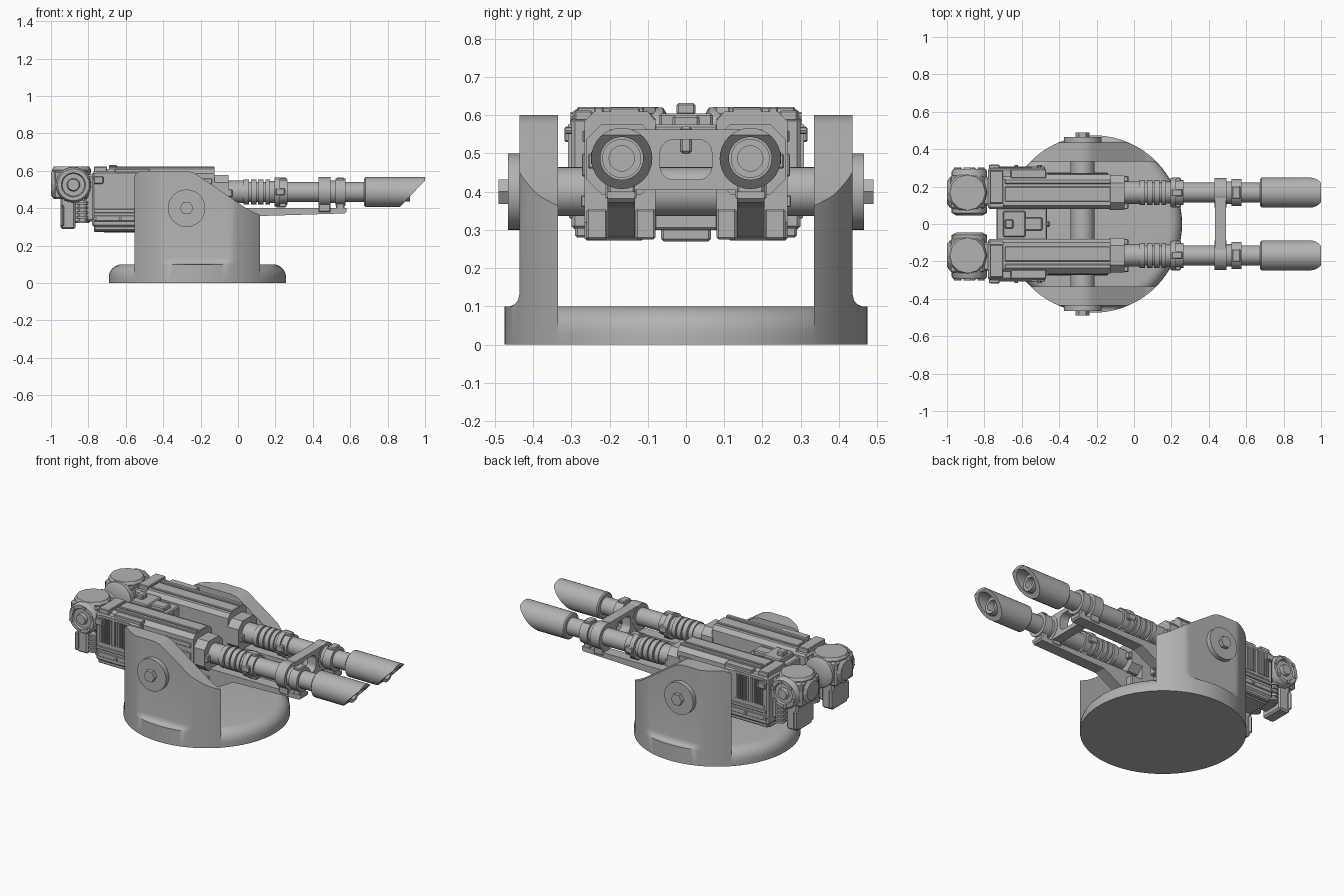
import bpy, bmesh, math
from mathutils import Matrix, Vector

old = bpy.data.objects.get("Cube")
if old:
    bpy.data.objects.remove(old, do_unlink=True)

grey = bpy.data.materials.new("mid grey metal")
grey.use_nodes = True
COL = (0.45, 0.45, 0.45, 1)
grey.diffuse_color = COL
grey.node_tree.nodes["Principled BSDF"].inputs["Base Color"].default_value = COL


def finish(name, bm, bevel=0, mirror=False, smooth=False, cutter=None):
    bmesh.ops.remove_doubles(bm, verts=bm.verts, dist=1e-5)
    bmesh.ops.recalc_face_normals(bm, faces=bm.faces)
    me = bpy.data.meshes.new(name)
    bm.to_mesh(me)
    bm.free()
    me.materials.append(grey)
    ob = bpy.data.objects.new(name, me)
    bpy.context.collection.objects.link(ob)
    if bevel:
        m = ob.modifiers.new("chamfer", "BEVEL")
        m.width, m.segments, m.limit_method = bevel, 1, "ANGLE"
    if cutter:
        m = ob.modifiers.new("cut", "BOOLEAN")
        m.object, m.operation, m.solver = cutter, "DIFFERENCE", "EXACT"
        cutter.hide_render = True
        cutter.hide_set(True)
        cutter.display_type = "WIRE"
    if mirror:
        m = ob.modifiers.new("mirror", "MIRROR")
        m.use_axis = (False, True, False)
        m.use_mirror_merge = False
    if smooth:
        bpy.ops.object.select_all(action="DESELECT")
        bpy.context.view_layer.objects.active = ob
        ob.select_set(True)
        bpy.ops.object.shade_smooth_by_angle(angle=math.radians(35))
    return ob


def add_box(bm, x, y, z):
    size = [b - a for a, b in (x, y, z)]
    mid = Vector([(a + b) / 2 for a, b in (x, y, z)])
    bmesh.ops.create_cube(bm, size=1, matrix=Matrix.Translation(mid) @ Matrix.Diagonal((*size, 1)))


def boxes(name, items, bevel=0, mirror=True, cutter=None):
    bm = bmesh.new()
    for it in items:
        add_box(bm, *it)
    return finish(name, bm, bevel, mirror, cutter=cutter)


def place(axis, t, u, v):
    return {"x": (t, u, v), "y": (u, t, v), "z": (u, v, t)}[axis]


def prism(name, pts, axis, a, b, **kw):
    bm = bmesh.new()
    lo = [bm.verts.new(place(axis, a, *p)) for p in pts]
    hi = [bm.verts.new(place(axis, b, *p)) for p in pts]
    bm.faces.new(lo)
    bm.faces.new(hi)
    for i in range(len(pts)):
        j = (i + 1) % len(pts)
        bm.faces.new((lo[i], lo[j], hi[j], hi[i]))
    return finish(name, bm, **kw)


def add_lathe(bm, prof, axis, u, v, n=32, turn=0):
    rings = [[bm.verts.new(place(axis, t, u + r * math.cos(turn + k * math.tau / n),
                                 v + r * math.sin(turn + k * math.tau / n)))
              for k in range(n)] for t, r in prof]
    for p, q in zip(rings, rings[1:]):
        for k in range(n):
            bm.faces.new((p[k], p[(k + 1) % n], q[(k + 1) % n], q[k]))


def rod(a, b, r):
    return [(a, 0), (a, r), (b, r), (b, 0)]


def steps(items):
    prof = [(items[0][0], 0)]
    for a, b, r in items:
        prof += [(a, r), (b, r)]
    return prof + [(items[-1][1], 0)]


def lathe(name, prof, axis, u, v, n=32, turn=0, **kw):
    bm = bmesh.new()
    add_lathe(bm, prof, axis, u, v, n, turn)
    return finish(name, bm, **kw)


# Round base with a soft top edge
CX, R = -0.217, 0.474
arc = [(0.03 + 0.07 * math.sin(a * math.pi / 12), R - 0.07 + 0.07 * math.cos(a * math.pi / 12)) for a in range(7)]
lathe("base_disc", [(0, 0), (0, R)] + arc + [(0.1, 0)], "z", CX, 0, n=72, smooth=True)

# Side cheeks: sections lofted along x, with flared foot and sloped front
def cheek_top(x):
    prof = [(-0.56, 0.56), (-0.545, 0.585), (-0.52, 0.6), (-0.275, 0.6), (-0.235, 0.59),
            (-0.18, 0.553), (0.0, 0.43), (0.06, 0.39), (0.13, 0.358)]
    for (a, za), (b, zb) in zip(prof, prof[1:]):
        if x <= b:
            return za + (zb - za) * (x - a) / (b - a)
    return prof[-1][1]


bm = bmesh.new()
half = math.sqrt(R * R - 0.335 ** 2) - 1e-4
cols = []
for k in range(49):
    x = CX - half * math.cos(k * math.pi / 48)
    edge = math.sqrt(R * R - (x - CX) ** 2)
    sec = [(0.335, 0)] + [(min(cap, edge), z) for cap, z in
          ((0.475, 0), (0.475, 0.1), (0.46, 0.1), (0.447, 0.106), (0.439, 0.116), (0.435, 0.135))]
    sec += [(min(0.435, edge), cheek_top(x)), (0.335, cheek_top(x))]
    cols.append([bm.verts.new((x, y, z)) for y, z in sec])
for p, q in zip(cols, cols[1:]):
    for i in range(len(p)):
        j = (i + 1) % len(p)
        bm.faces.new((p[i], p[j], q[j], q[i]))
bm.faces.new(cols[0])
bm.faces.new(cols[-1])
finish("side_cheek", bm, mirror=True, smooth=True)

# Trunnion axle, bosses and hex bolts
lathe("trunnion_axle", rod(-0.34, 0.34, 0.064), "y", -0.275, 0.4, smooth=True)
lathe("trunnion_boss", rod(0.42, 0.465, 0.1), "y", -0.275, 0.4, n=48, mirror=True, smooth=True)
lathe("hex_bolt", rod(0.46, 0.49, 0.037), "y", -0.275, 0.4, n=6, mirror=True)

# Gun bodies
GY, GZ = 0.168, 0.487
prism("receiver", [(0.08, 0.32), (0.265, 0.32), (0.265, 0.585), (0.24, 0.61), (0.1, 0.61), (0.08, 0.585)],
      "x", -0.7, -0.125, mirror=True)
boxes("rear_housing", [((-0.78, -0.47), (0.08, 0.3), (0.3, 0.595))], 0.01)
boxes("lower_receiver", [((-0.77, -0.13), (0.11, 0.265), (0.272, 0.34)),
                         ((-0.77, -0.47), (0.1, 0.29), (0.28, 0.31))], 0.006)
boxes("top_rails", [((-0.69, -0.125), (0.12, 0.2), (0.6, 0.62)), ((-0.69, -0.125), (0.215, 0.24), (0.6, 0.622)),
                    ((-0.77, -0.7), (0.11, 0.285), (0.585, 0.622)), ((-0.66, -0.47), (0.245, 0.292), (0.585, 0.612)),
                    ((-0.77, -0.72), (0.29, 0.318), (0.53, 0.57))], 0.004)
def octagon(u, v, w, h, c):
    return [(u - w, v - h + c), (u - w + c, v - h), (u + w - c, v - h), (u + w, v - h + c),
            (u + w, v + h - c), (u + w - c, v + h), (u - w + c, v + h), (u - w, v + h - c)]


prism("front_block", octagon(GY, 0.485, 0.092, 0.092, 0.04), "x", -0.13, -0.05, mirror=True)
boxes("front_clamp", [((-0.1, -0.03), (0.08, 0.11), (0.46, 0.5)), ((-0.1, -0.03), (0.225, 0.256), (0.46, 0.5))], 0.004)

# Louvred side panels and lower ribs
louvres = [((-0.755, -0.545), (0.295, 0.303), z) for z in ((0.405, 0.42), (0.575, 0.588))]
for x0 in (-0.745, -0.645):
    louvres += [((x0 + i * 0.0145, x0 + i * 0.0145 + 0.008), (0.295, 0.308), (0.42, 0.575)) for i in range(6)]
boxes("louvre_panel", louvres)
boxes("side_ribs", [((-0.77, -0.475), (0.295, 0.308), (0.375, 0.395)), ((-0.77, -0.475), (0.295, 0.306), (0.33, 0.36)),
                    ((-0.69, -0.14), (0.26, 0.275), (0.36, 0.39)), ((-0.69, -0.14), (0.26, 0.272), (0.44, 0.5)),
                    ((-0.46, -0.14), (0.26, 0.27), (0.53, 0.56))], 0.003)
bm = bmesh.new()
for x, z in ((-0.765, 0.345), (-0.63, 0.345), (-0.5, 0.345), (-0.765, 0.56), (-0.51, 0.56), (-0.51, 0.43)):
    add_lathe(bm, rod(0.295, 0.315, 0.009), "y", x, z, 8)
finish("side_bolts", bm, mirror=True)

# Rear drive units
boxes("drive_core", [((-0.985, -0.8), (0.08, 0.26), (0.45, 0.6)), ((-0.82, -0.77), (0.1, 0.25), (0.33, 0.58)),
                     ((-0.95, -0.87), (0.1, 0.25), (0.288, 0.46)), ((-0.9, -0.79), (0.12, 0.23), (0.32, 0.45)),
                     ((-0.95, -0.93), (0.08, 0.27), (0.3, 0.42))], 0.015)
lathe("drive_top_cap", [(0.57, 0), (0.57, 0.1), (0.605, 0.105), (0.622, 0.095), (0.622, 0)], "z", -0.89, GY,
      n=12, mirror=True)
lathe("drive_wheel", [(0.045, 0), (0.045, 0.07), (0.06, 0.095), (0.28, 0.095), (0.295, 0.085), (0.295, 0.065),
                      (0.285, 0.06), (0.285, 0.035), (0.303, 0.03), (0.303, 0)], "y", -0.88, 0.525, n=24,
      mirror=True, smooth=True)
lathe("drive_rear_cap", [(-1.0, 0), (-1.0, 0.06), (-0.985, 0.08), (-0.95, 0.08), (-0.95, 0)], "x", GY, 0.53,
      n=12, mirror=True)
bm = bmesh.new()
for k in range(6):
    a = k * math.tau / 6 + 0.3
    add_lathe(bm, rod(0.28, 0.302, 0.011), "y", -0.88 + 0.074 * math.cos(a), 0.525 + 0.074 * math.sin(a), 8)
finish("wheel_bolts", bm, mirror=True)
bm = bmesh.new()
for y in (0.09, 0.245):
    add_lathe(bm, steps([(0.32 + i * 0.0125, 0.3325 + i * 0.0125, (0.03, 0.02)[i % 2]) for i in range(9)]),
              "z", -0.83, y, 12)
finish("drive_springs", bm, mirror=True)

# Centre link between the bodies
boxes("centre_link", [((-0.735, -0.465), (-0.085, 0.085), (0.3, 0.575)),
                      ((-0.72, -0.48), (-0.065, 0.065), (0.27, 0.32)),
                      ((-0.7, -0.58), (-0.07, 0.07), (0.57, 0.605)),
                      ((-0.69, -0.645), (-0.025, 0.025), (0.6, 0.632)),
                      ((-0.6, -0.49), (-0.035, 0.035), (0.57, 0.6)),
                      ((-0.48, -0.45), (-0.015, 0.015), (0.5, 0.57))], 0.006, mirror=False)

# Barrels with cooling rings and collars
core = 0.053
lathe("barrel", steps([(-0.06, 0.03, 0.06), (0.03, 0.058, 0.067), (0.058, 0.07, core), (0.07, 0.1, 0.067),
                       (0.1, 0.108, core), (0.108, 0.137, 0.067), (0.137, 0.147, core), (0.147, 0.172, 0.067),
                       (0.172, 0.195, 0.058), (0.195, 0.225, 0.077), (0.225, 0.265, 0.066), (0.265, 0.43, core),
                       (0.43, 0.495, 0.079), (0.495, 0.52, 0.06), (0.52, 0.575, 0.073), (0.575, 0.72, core)]),
      "x", GY, GZ, mirror=True, smooth=True)
boxes("collar_lugs", [((0.2, 0.26), (GY - 0.02, GY + 0.02), (GZ - 0.082, GZ + 0.078)),
                      ((0.525, 0.57), (GY - 0.035, GY + 0.035), (0.385, GZ + 0.076)),
                      ((0.2, 0.25), (GY - 0.08, GY + 0.08), (GZ - 0.02, GZ + 0.02))], 0.005)

# Muzzle sleeves with a slanted cut, and inner bore tubes
cutter = prism("muzzle_cutter", [(1.0, 0.548), (0.84, 0.38), (1.1, 0.38), (1.1, 0.548)], "y", 0, 0.4)
lathe("muzzle_sleeve", [(0.675, 0), (0.675, 0.072), (0.682, 0.08), (1.0, 0.08), (1.0, 0.056), (0.84, 0.056), (0.84, 0)],
      "x", GY, GZ, mirror=True, smooth=True, cutter=cutter)
lathe("bore_tube", [(0.8, 0), (0.8, 0.051), (0.92, 0.051), (0.92, 0.033), (0.85, 0.033), (0.85, 0)], "x", GY, GZ,
      mirror=True, smooth=True)

# Bridge joining the barrels, with a rounded opening
bm = bmesh.new()
add_box(bm, (0.4, 0.53), (-0.068, 0.068), (0.432, 0.536))
bmesh.ops.bevel(bm, geom=[e for e in bm.edges if abs(e.verts[0].co.x - e.verts[1].co.x) > 0.1],
                offset=0.035, segments=5, profile=0.5, affect="EDGES")
hole = finish("bridge_cutter", bm)
boxes("barrel_bridge", [((0.432, 0.493), (-0.14, 0.14), (0.405, 0.562))], mirror=False, cutter=hole)

# Support arms beneath the barrels
prism("support_arm", [(-0.14, 0.278), (-0.02, 0.285), (0.11, 0.358), (0.57, 0.372), (0.58, 0.382), (0.58, 0.4),
                      (-0.14, 0.4)], "y", 0.133, 0.205, mirror=True)
boxes("arm_brackets", [((-0.16, -0.05), y, (0.275, 0.355)) for y in ((0.08, 0.132), (0.206, 0.26))]
      + [((0.43, 0.495), (0.13, 0.21), (0.38, 0.43))], 0.005)
